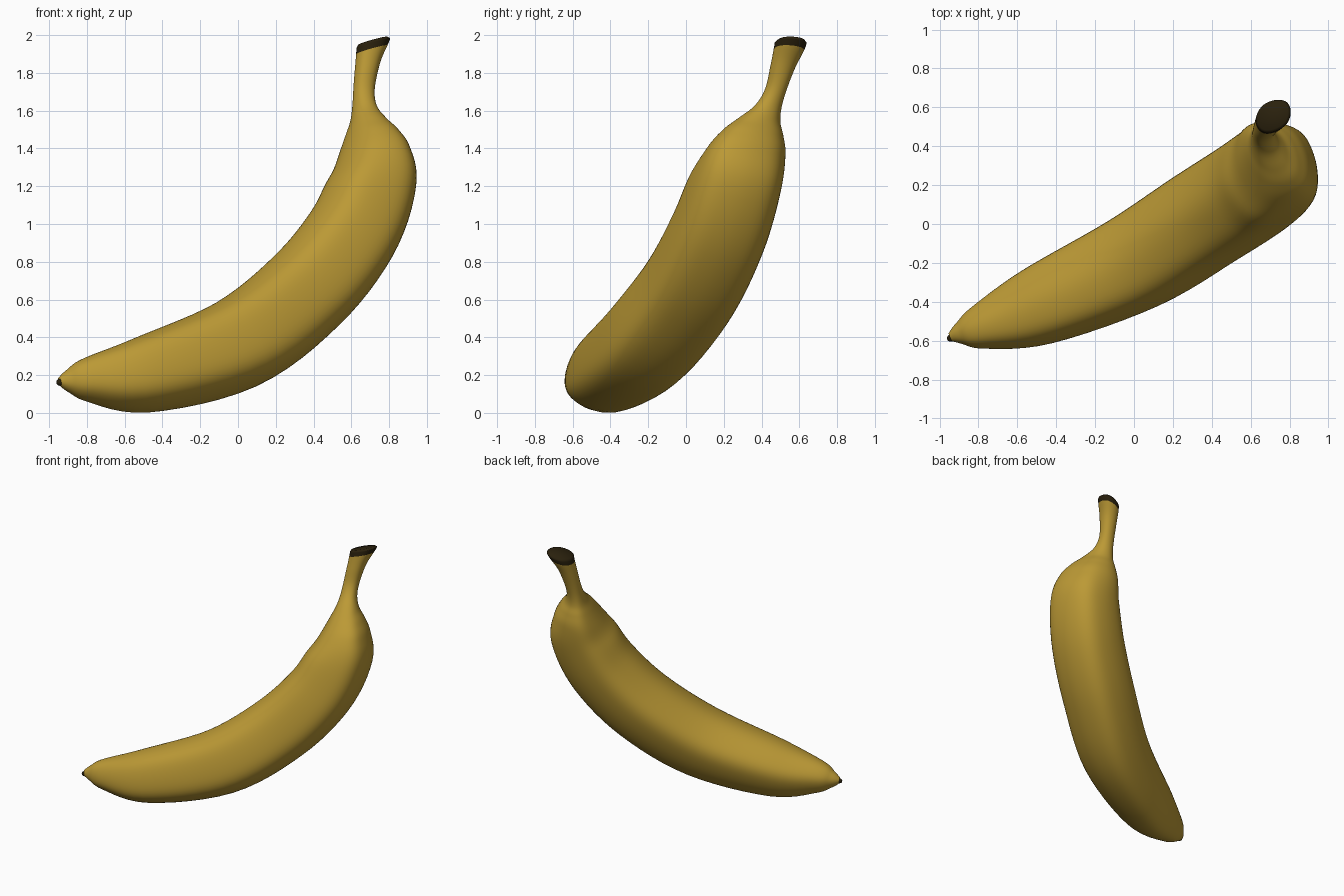
import bpy, bmesh, math
from mathutils import Vector

cube = bpy.data.objects.get("Cube")
if cube:
    bpy.data.objects.remove(cube)


def material(name, rgb):
    m = bpy.data.materials.new(name)
    m.use_nodes = True
    m.diffuse_color = (*rgb, 1)
    m.node_tree.nodes["Principled BSDF"].inputs["Base Color"].default_value = (*rgb, 1)
    return m


peel_yellow = material("peel yellow", (0.50, 0.32, 0.036))
dry_brown = material("dry brown", (0.023, 0.015, 0.004))

# Sections from tip to stem: centre x, y, z, inner-outer radius, side radius
SECTIONS = [
    (-0.945, -0.583, 0.167, 0.022, 0.022),
    (-0.90, -0.565, 0.170, 0.06, 0.055),
    (-0.80, -0.535, 0.178, 0.118, 0.112),
    (-0.50, -0.43, 0.205, 0.205, 0.20),
    (0.0, -0.205, 0.37, 0.255, 0.25),
    (0.36, 0.02, 0.645, 0.262, 0.262),
    (0.60, 0.175, 0.945, 0.255, 0.262),
    (0.71, 0.27, 1.22, 0.235, 0.25),
    (0.722, 0.325, 1.39, 0.175, 0.222),
    (0.71, 0.358, 1.485, 0.125, 0.175),
    (0.69, 0.39, 1.55, 0.085, 0.122),
    (0.67, 0.435, 1.62, 0.062, 0.075),
    (0.667, 0.475, 1.71, 0.058, 0.056),
    (0.684, 0.512, 1.83, 0.070, 0.064),
    (0.708, 0.545, 1.922, 0.092, 0.076),
    (0.717, 0.555, 1.958, 0.100, 0.078),
]
RIDGES = [math.radians(a) for a in (35, 112, 198, 282)]
SIDES, STEPS = 64, 6
CAP_START = 14 * STEPS
SIDE_AXIS = Vector((0.55, -0.83, 0))
NECK_AXIS = Vector((-0.05, 0.1, 1)).normalized()
CUT_AXIS = Vector((-0.30, 0.10, 1)).normalized()


def spline(i, t):
    """Catmull-Rom blend of the sections around span i."""
    n = len(SECTIONS) - 1
    a, b, c, d = (SECTIONS[min(max(k, 0), n)] for k in range(i - 1, i + 3))
    return [0.5 * (2 * q + (r - p) * t + (2 * p - 5 * q + 4 * r - s) * t * t
                   + (3 * q - p - 3 * r + s) * t ** 3) for p, q, r, s in zip(a, b, c, d)]


def ease(z, low, high):
    t = min(max((z - low) / (high - low), 0), 1)
    return t * t * (3 - 2 * t)


def ridge_scale(angle, strength):
    """Softly ridged outline: wider at the ridges, flatter between."""
    bump = 0
    for r in RIDGES:
        off = math.atan2(math.sin(angle - r), math.cos(angle - r))
        bump += math.exp(-(off / 0.4) ** 2)
    return 1 + strength * (bump - 0.5)


def add_ring(bm, centre, along, ru, rv):
    side = (SIDE_AXIS - along * SIDE_AXIS.dot(along)).normalized()
    inner = side.cross(along)
    strength = 0.09 * min(1, ru / 0.25)
    ring = []
    for k in range(SIDES):
        a = math.tau * k / SIDES
        s = ridge_scale(a, strength)
        ring.append(bm.verts.new(centre + inner * (ru * s * math.cos(a)) + side * (rv * s * math.sin(a))))
    return ring


def bridge(bm, a, b, index):
    for k in range(SIDES):
        j = (k + 1) % SIDES
        bm.faces.new((a[k], a[j], b[j], b[k])).material_index = index


# Peel: one swept skin from tip to cut stem
path = [spline(i, s / STEPS) for i in range(len(SECTIONS) - 1) for s in range(STEPS)]
path.append(SECTIONS[-1])
points = [Vector(p[:3]) for p in path]
bm = bmesh.new()
rings = []
for i, p in enumerate(path):
    along = (points[min(i + 3, len(path) - 1)] - points[max(i - 3, 0)]).normalized()
    along = along.lerp(NECK_AXIS, ease(p[2], 1.0, 1.48)).normalized()
    along = along.lerp(CUT_AXIS, ease(p[2], 1.68, 1.9)).normalized()
    rings.append(add_ring(bm, points[i], along, p[3], p[4]))
# Rounded rim of the cut stem
rings.append(add_ring(bm, points[-1] + CUT_AXIS * 0.012, CUT_AXIS, 0.088, 0.066))
for i, (a, b) in enumerate(zip(rings, rings[1:])):
    bridge(bm, a, b, int(i >= CAP_START))
bm.faces.new(rings[0])
bm.faces.new(rings[-1]).material_index = 1
bmesh.ops.recalc_face_normals(bm, faces=bm.faces)
for f in bm.faces:
    f.smooth = True
mesh = bpy.data.meshes.new("peel")
bm.to_mesh(mesh)
bm.free()
mesh.materials.append(peel_yellow)
mesh.materials.append(dry_brown)
peel = bpy.data.objects.new("peel", mesh)
bpy.context.collection.objects.link(peel)

# Dry blossom tip
bpy.ops.mesh.primitive_uv_sphere_add(segments=20, ring_count=12, radius=0.018, location=(-0.944, -0.587, 0.162))
tip = bpy.context.object
tip.name = "blossom_tip"
tip.data.materials.append(dry_brown)
bpy.ops.object.shade_smooth()
